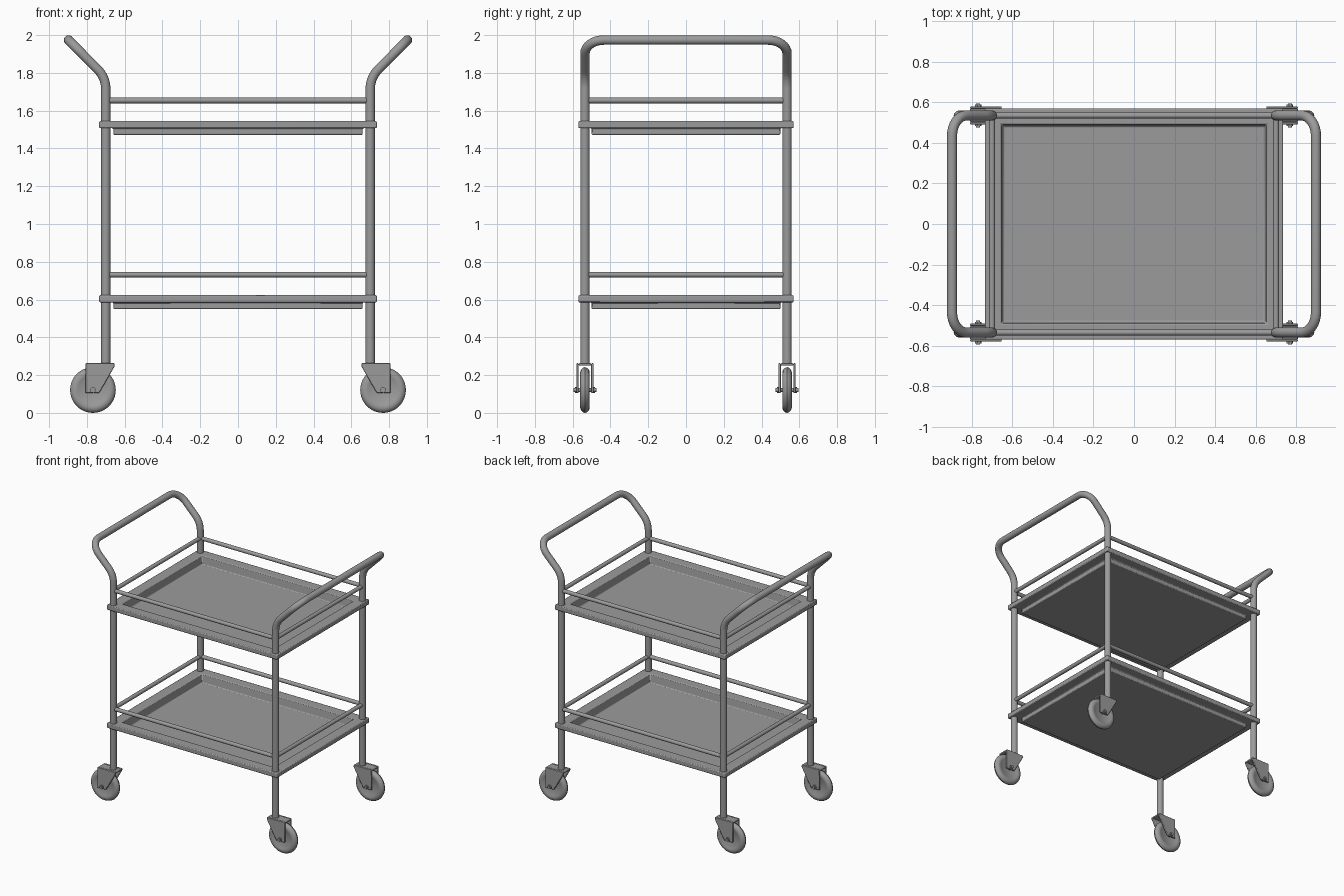
import bpy, bmesh, math
from mathutils import Vector, Matrix

cube = bpy.data.objects.get("Cube")
if cube:
    bpy.data.objects.remove(cube, do_unlink=True)

steel = bpy.data.materials.new("grey_steel")
steel.use_nodes = True
GREY = (0.33, 0.33, 0.33, 1)
steel.diffuse_color = GREY
steel.node_tree.nodes["Principled BSDF"].inputs["Base Color"].default_value = GREY

POST_X, POST_Y = 0.70, 0.535
WHEEL_X, WHEEL_Z = 0.768, 0.121


def finish(name, bm, bevel=0, angle=35):
    """Turn a bmesh into a shaded object."""
    bmesh.ops.recalc_face_normals(bm, faces=bm.faces)
    mesh = bpy.data.meshes.new(name)
    bm.to_mesh(mesh)
    bm.free()
    mesh.materials.append(steel)
    obj = bpy.data.objects.new(name, mesh)
    bpy.context.collection.objects.link(obj)
    if bevel:
        mod = obj.modifiers.new("soft_edges", "BEVEL")
        mod.width, mod.segments, mod.limit_method = bevel, 2, "ANGLE"
    bpy.ops.object.select_all(action="DESELECT")
    obj.select_set(True)
    bpy.context.view_layer.objects.active = obj
    bpy.ops.object.shade_smooth_by_angle(angle=math.radians(angle))
    return obj


def loft(bm, rings):
    """Skin a list of equal point rings and cap both ends."""
    rows = [[bm.verts.new(p) for p in ring] for ring in rings]
    n = len(rows[0])
    for a, b in zip(rows, rows[1:]):
        for i in range(n):
            bm.faces.new((a[i], a[(i + 1) % n], b[(i + 1) % n], b[i]))
    bm.faces.new(rows[0])
    bm.faces.new(rows[-1])


def fillet(points, cuts, steps=8):
    """Round the inner corners of a path; cuts are tangent lengths."""
    pts = [Vector(p) for p in points]
    path = [pts[0]]
    for a, b, c, cut in zip(pts, pts[1:], pts[2:], cuts):
        u, v = (a - b).normalized(), (c - b).normalized()
        half = u.angle(v) / 2
        radius = cut * math.tan(half)
        centre = b + (u + v).normalized() * cut / math.cos(half)
        start, end = b + u * cut - centre, b + v * cut - centre
        for i in range(steps + 1):
            path.append(centre + start.slerp(end, i / steps).normalized() * radius)
    return path + [pts[-1]]


def tube(name, path, radius, sides=20):
    """Sweep a circle along a path."""
    path = [Vector(p) for p in path]
    dirs = [(b - a).normalized() for a, b in zip(path, path[1:])]
    tangents = [dirs[0]] + [(a + b).normalized() for a, b in zip(dirs, dirs[1:])] + [dirs[-1]]
    side = tangents[0].orthogonal().normalized()
    rings, last = [], tangents[0]
    for p, t in zip(path, tangents):
        side = last.rotation_difference(t) @ side
        up = t.cross(side)
        rings.append([p + (side * math.cos(a) + up * math.sin(a)) * radius
                      for a in (math.tau * i / sides for i in range(sides))])
        last = t
    bm = bmesh.new()
    loft(bm, rings)
    return finish(name, bm)


def rect(hx, hy, z):
    return [(-hx, -hy, z), (hx, -hy, z), (hx, hy, z), (-hx, hy, z)]


def tray(name, z):
    """Flanged tray with a sunken floor."""
    bm = bmesh.new()
    loft(bm, [rect(0.66, 0.5, z - 0.035), rect(0.66, 0.5, z), rect(0.735, 0.57, z),
              rect(0.735, 0.57, z + 0.038), rect(0.655, 0.492, z + 0.038),
              rect(0.645, 0.482, z - 0.025)])
    finish(name, bm, bevel=0.006)


def wheel(name, x, y):
    """Round-edged wheel turned about the y axis."""
    half = [(0.07, 0.018), (0.08, 0.023), (0.095, 0.025), (0.108, 0.021), (0.117, 0.012)]
    profile = half + [(0.121, 0)] + [(r, -w) for r, w in reversed(half)]
    n = 40
    bm = bmesh.new()
    loft(bm, [[(x + r * math.cos(math.tau * i / n), y + w, WHEEL_Z + r * math.sin(math.tau * i / n))
               for i in range(n)] for r, w in profile])
    finish(name, bm)


def fork(name, sx, y):
    """Folded bracket: two tapered cheeks and a top plate."""
    cheek = [(0.808, 0.263), (0.653, 0.263), (0.653, 0.247), (0.735, 0.105), (0.808, 0.105)]
    bm = bmesh.new()
    for s in (-1, 1):
        loft(bm, [[(sx * px, y + s * d, pz) for px, pz in cheek] for d in (0.033, 0.045)])
    plate = Matrix.LocRotScale(Vector((sx * 0.7305, y, 0.257)), None, Vector((0.155, 0.066, 0.012)))
    bmesh.ops.create_cube(bm, size=1, matrix=plate)
    finish(name, bm, bevel=0.004)


# Two bent side frames, each forming a pair of legs and a push handle
for label, s in (("left", 1), ("right", -1)):
    corners = [(s * POST_X, -POST_Y, 0.26), (s * POST_X, -POST_Y, 1.775),
               (s * 0.897, -POST_Y, 1.974), (s * 0.897, POST_Y, 1.974),
               (s * POST_X, POST_Y, 1.775), (s * POST_X, POST_Y, 0.26)]
    tube(label + "_leg_and_handle", fillet(corners, (0.06, 0.1, 0.1, 0.06)), 0.025)

# Trays with guard rails
for label, z in (("lower", 0.585), ("upper", 1.507)):
    tray(label + "_tray", z)
    h = z + 0.147
    for side, s in (("front", -1), ("back", 1)):
        tube(f"{label}_{side}_rail", [(-POST_X, s * POST_Y, h), (POST_X, s * POST_Y, h)], 0.015, 16)
    for side, s in (("left", 1), ("right", -1)):
        tube(f"{label}_{side}_rail", [(s * POST_X, -POST_Y, h), (s * POST_X, POST_Y, h)], 0.015, 16)

# Casters
for depth, sy in (("front", -1), ("back", 1)):
    for side, sx in (("left", 1), ("right", -1)):
        tag, x, y = f"{depth}_{side}", sx * WHEEL_X, sy * POST_Y
        wheel(tag + "_wheel", x, y)
        fork(tag + "_fork", sx, y)
        tube(tag + "_axle", [(x, y - 0.06, WHEEL_Z), (x, y + 0.06, WHEEL_Z)], 0.01, 12)
        for end, s in (("inner", -sy), ("outer", sy)):
            tube(f"{tag}_{end}_nut", [(x, y + s * 0.045, WHEEL_Z), (x, y + s * 0.053, WHEEL_Z)], 0.016, 6)
